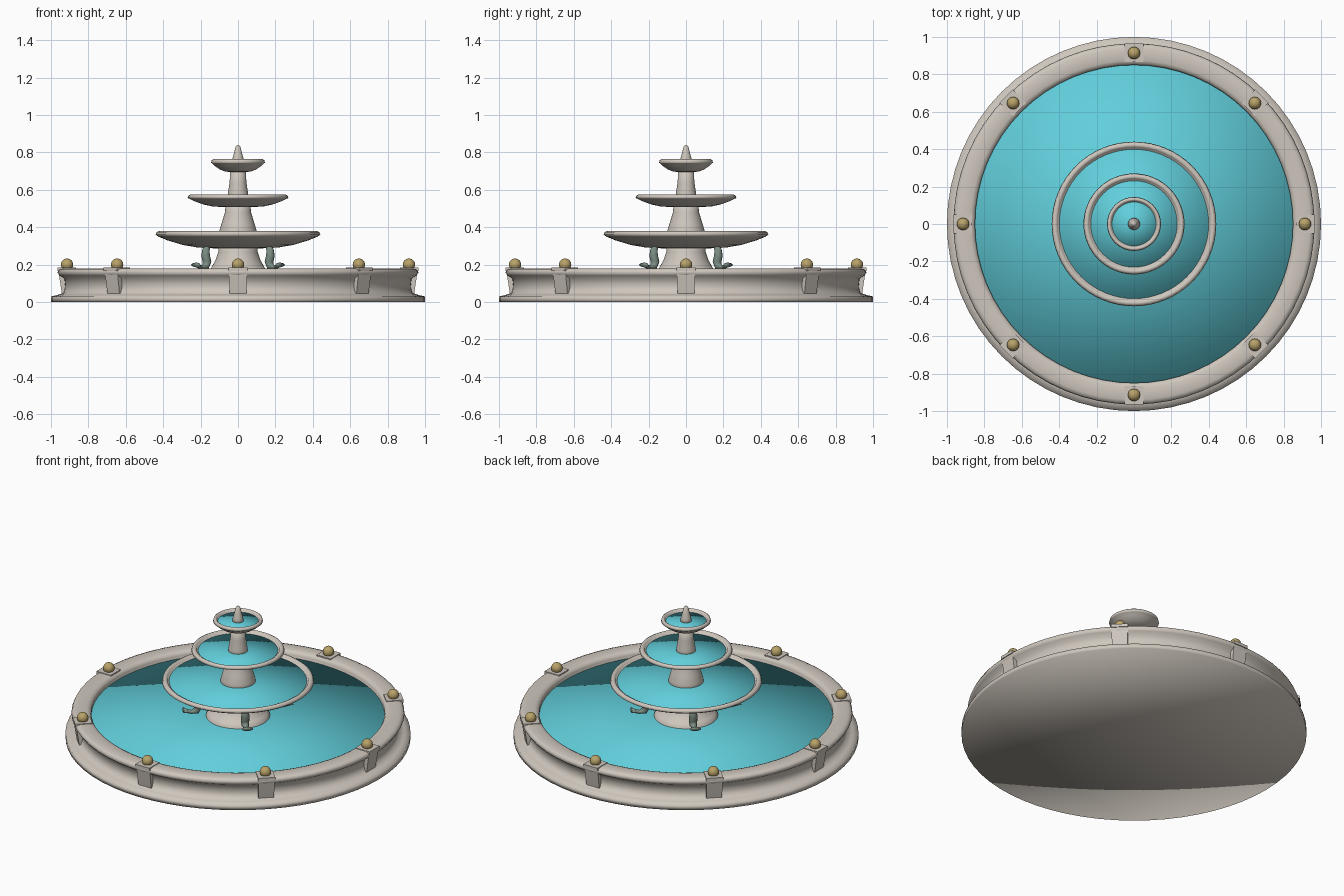
import bpy, bmesh, math
from mathutils import Matrix, Vector

if "Cube" in bpy.data.objects:
    bpy.data.objects.remove(bpy.data.objects["Cube"], do_unlink=True)


def material(name, rgb):
    m = bpy.data.materials.new(name)
    m.use_nodes = True
    m.diffuse_color = (*rgb, 1)
    m.node_tree.nodes["Principled BSDF"].inputs["Base Color"].default_value = (*rgb, 1)
    return m


STONE = material("pale stone", (0.62, 0.57, 0.51))
WATER = material("turquoise water", (0.12, 0.62, 0.71))
GOLD = material("aged gold", (0.48, 0.36, 0.14))
VERDIGRIS = material("verdigris bronze", (0.20, 0.27, 0.23))


def finish(name, bm, mat, smooth=True):
    bmesh.ops.recalc_face_normals(bm, faces=bm.faces)
    for f in bm.faces:
        f.smooth = smooth
    me = bpy.data.meshes.new(name)
    bm.to_mesh(me)
    bm.free()
    me.materials.append(mat)
    ob = bpy.data.objects.new(name, me)
    bpy.context.collection.objects.link(ob)
    return ob


def skin(bm, rings):
    """Join successive rings; a one-vertex ring is a pole."""
    for a, b in zip(rings, rings[1:]):
        n = max(len(a), len(b))
        for i in range(n):
            j = (i + 1) % n
            if len(a) == 1:
                bm.faces.new((a[0], b[i], b[j]))
            elif len(b) == 1:
                bm.faces.new((a[i], a[j], b[0]))
            else:
                bm.faces.new((a[i], a[j], b[j], b[i]))


def lathe(name, profile, mat, segments=64):
    bm = bmesh.new()
    rings = []
    for r, z in profile:
        n = segments if r > 0 else 1
        rings.append([bm.verts.new((r * math.cos(math.tau * i / n),
                                    r * math.sin(math.tau * i / n), z)) for i in range(n)])
    skin(bm, rings)
    return finish(name, bm, mat)


def water(name, radius, z, depth):
    lathe(name, [(0, z), (radius, z), (radius, z - depth), (0, z - depth)], WATER)


# Pool basin with footing, hollow wall and rounded rim
lathe("basin", [(0, 0), (1, 0), (1, .03), (.965, .038), (.935, .048), (.925, .08),
                (.93, .125), (.955, .142), (.965, .158), (.958, .173), (.94, .18),
                (.875, .18), (.858, .173), (.85, .158), (.85, .05), (0, .05)], STONE)
water("pool_water", .852, .14, .06)

# Stacked columns
lathe("lower_column", [(0, .1), (.185, .1), (.185, .145), (.165, .165), (.145, .18),
                       (.12, .225), (.105, .27), (.1, .31), (0, .31)], STONE, 48)
lathe("middle_column", [(0, .32), (.105, .32), (.1, .38), (.085, .43), (.07, .48),
                        (.065, .53), (0, .53)], STONE, 48)
lathe("upper_column", [(0, .52), (.06, .52), (.055, .575), (.045, .64), (.04, .72),
                       (0, .72)], STONE, 48)
lathe("finial", [(0, .73), (.034, .73), (.03, .765), (.022, .795), (.014, .828),
                 (.007, .838), (0, .84)], STONE, 32)


# Bowls: underside curve, rolled rim, shallow inside
def bowl(prefix, radius, neck, bottom, top, lip):
    h = top - bottom
    curve = [(0, bottom), (neck, bottom)]
    for t in (.3, .55, .8, .95):
        curve.append((neck + (radius - neck) * t, bottom + h * .75 * t ** 2.2))
    curve += [(radius, top - .02), (radius - lip * .15, top - .006),
              (radius - lip * .5, top), (radius - lip * .85, top - .006),
              (radius - lip, top - .018), (radius * .6, bottom + h * .55), (0, bottom + h * .4)]
    lathe(prefix + "_bowl", curve, STONE)
    water(prefix + "_bowl_water", radius - lip * .95, top - .019, .012)


bowl("lower", .44, .12, .287, .38, .035)
bowl("middle", .27, .08, .508, .576, .033)
bowl("top", .144, .04, .695, .765, .024)


# Rim posts with slab caps and gold balls
def tapered_block(name, low, high, z0, z1, turn):
    """low and high are (inner, outer, half width) at the two heights."""
    bm = bmesh.new()
    rings = [[bm.verts.new((x, y, z)) for x, y in ((a, -w), (b, -w), (b, w), (a, w))]
             for (a, b, w), z in ((low, z0), (high, z1))]
    skin(bm, rings)
    bm.faces.new(rings[0])
    bm.faces.new(rings[1])
    bm.transform(turn)
    return finish(name, bm, STONE, False)


for k in range(8):
    turn = Matrix.Rotation(k * math.tau / 8, 4, "Z")
    tapered_block(f"post_{k + 1}", (.88, .94, .045), (.87, .96, .048), .034, .165, turn)
    tapered_block(f"post_cap_{k + 1}", (.865, .966, .05), (.865, .966, .05), .165, .184, turn)
    bm = bmesh.new()
    bmesh.ops.create_uvsphere(bm, u_segments=24, v_segments=14, radius=.033)
    bm.transform(turn @ Matrix.Translation((.914, 0, .2)))
    finish(f"post_ball_{k + 1}", bm, GOLD)


# Curved spouts around the lower column: (distance, height, half width, half thickness)
SPOUT = [(.225, .30, .012, .012), (.242, .28, .02, .02), (.245, .25, .024, .023),
         (.235, .215, .025, .024), (.245, .19, .022, .02), (.275, .185, .013, .011),
         (.3, .192, .018, .01), (.32, .2, .034, .012)]


def spout(name, turn):
    bm = bmesh.new()
    rings = []
    for i, (d, z, w, t) in enumerate(SPOUT):
        p, q = SPOUT[max(i - 1, 0)], SPOUT[min(i + 1, len(SPOUT) - 1)]
        along = Vector((q[0] - p[0], 0, q[1] - p[1])).normalized()
        side = Vector((0, 1, 0))
        across = along.cross(side)
        rings.append([bm.verts.new(Vector((d, 0, z)) + side * w * math.cos(a)
                                   + across * t * math.sin(a))
                      for a in (math.tau * j / 12 for j in range(12))])
    skin(bm, rings)
    bm.faces.new(rings[0])
    bm.faces.new(rings[-1])
    bm.transform(turn)
    finish(name, bm, VERDIGRIS)


for k in range(4):
    spout(f"spout_{k + 1}", Matrix.Rotation((k + .5) * math.tau / 4, 4, "Z"))
